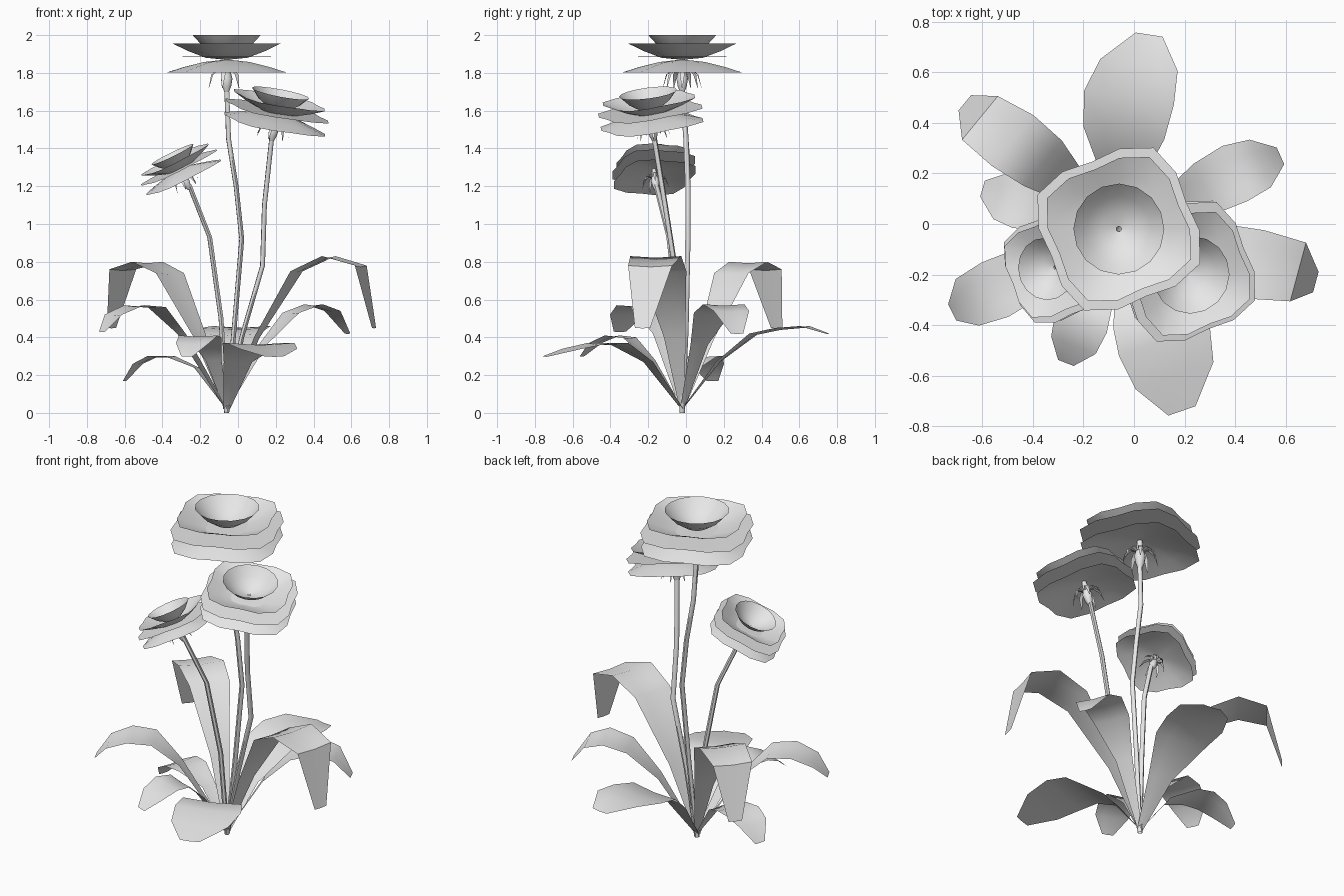
import bpy, math
from mathutils import Vector

cube = bpy.data.objects.get("Cube")
if cube:
    bpy.data.objects.remove(cube)

grey = bpy.data.materials.new("light_grey")
grey.use_nodes = True
grey.diffuse_color = (0.8, 0.8, 0.8, 1)
grey.node_tree.nodes["Principled BSDF"].inputs["Base Color"].default_value = (0.8, 0.8, 0.8, 1)

ROOT = Vector((-0.06, -0.02, 0.02))


def sheet(name, rows, closed=False, angle=40):
    """Skin equal-length rows of points into a smooth surface."""
    n = len(rows[0])
    verts = [p for row in rows for p in row]
    faces = []
    for i in range(len(rows) - 1):
        for j in range(n if closed else n - 1):
            k = (j + 1) % n
            faces.append((i * n + j, i * n + k, (i + 1) * n + k, (i + 1) * n + j))
    mesh = bpy.data.meshes.new(name)
    mesh.from_pydata(verts, [], faces)
    mesh.materials.append(grey)
    obj = bpy.data.objects.new(name, mesh)
    bpy.context.collection.objects.link(obj)
    bpy.ops.object.select_all(action='DESELECT')
    obj.select_set(True)
    bpy.context.view_layer.objects.active = obj
    bpy.ops.object.shade_smooth_by_angle(angle=math.radians(angle))
    return obj


def ring(radius, z, sides, corner=0.0):
    """Horizontal ring; corner > 0 pushes it towards a rounded square."""
    pts = []
    for i in range(sides):
        a = math.tau * i / sides - math.radians(23)
        r = radius * (1 - corner + corner * math.cos(4 * (a + math.radians(23))))
        pts.append(Vector((r * math.cos(a), r * math.sin(a), z)))
    return pts


def stem(name, path):
    rows = [[Vector(p) + q for q in ring(0.014, 0, 6)] for p in path]
    sheet(name, rows, True, 60)


def leaf(name, width, path):
    """Arched leaf: narrow stalk, broad blade, shallow fold, tapered tip."""
    pts = [ROOT] + [Vector(p) for p in path]
    outward = pts[-1] - ROOT
    side = Vector((-outward.y, outward.x, 0)).normalized()
    last = len(pts) - 1
    rows = []
    for i, p in enumerate(pts):
        w = width * [0.1, 0.42, 0.9, 1.0, 0.86, 0.3][round(i * 5 / last)] / 2
        dip = Vector((0, 0, -0.06 * w))
        rows.append([p + side * w * s + dip * (1 - abs(s)) for s in (-1, -0.5, 0, 0.5, 1)])
    sheet(name, rows, angle=60)


def flower(name, base, axis, scale):
    turn = Vector((0, 0, 1)).rotation_difference(Vector(axis).normalized())

    # Petal layers as (radius, height) profiles, from the cup to the drooping skirt
    layers = {
        "inner_cup": (0.0, [(0.01, 0.18), (0.07, 0.195), (0.13, 0.235), (0.18, 0.29)]),
        "middle_petals": (0.09, [(0.01, 0.16), (0.12, 0.17), (0.22, 0.205), (0.31, 0.245)]),
        "flat_petals": (0.09, [(0.01, 0.172), (0.18, 0.175), (0.35, 0.176)]),
        "outer_petals": (0.09, [(0.01, 0.16), (0.13, 0.148), (0.25, 0.12), (0.345, 0.092)]),
    }
    parts = []
    for part, (corner, profile) in layers.items():
        rows = [ring(r, z, 16, corner) for r, z in profile]
        parts.append(sheet(f"{name}_{part}", rows, True, 50))

    # Calyx bulb
    bulb = [(0.014, -0.01), (0.026, 0.02), (0.033, 0.06), (0.022, 0.1), (0.015, 0.165)]
    parts.append(sheet(f"{name}_calyx", [ring(r, z, 8) for r, z in bulb], True, 60))

    # Hooked sepals around the bulb
    hook = [(0.015, 0.09, 0.008), (0.05, 0.108, 0.013), (0.085, 0.08, 0.012), (0.105, 0.01, 0.002)]
    for k in range(7):
        a = math.tau * k / 7
        out = Vector((math.cos(a), math.sin(a), 0))
        side = Vector((-out.y, out.x, 0))
        rows = [[out * r + side * w * s + Vector((0, 0, z)) for s in (-1, 1)] for r, z, w in hook]
        parts.append(sheet(f"{name}_sepal_{k + 1}", rows, angle=60))

    for obj in parts:
        obj.rotation_mode = 'QUATERNION'
        obj.rotation_quaternion = turn
        obj.location = base
        obj.scale = (scale,) * 3


# Stems
stem("tall_stem", [(-0.06, -0.02, 0), (-0.02, 0, 0.45), (0.02, 0.01, 0.92), (-0.01, 0.01, 1.2),
                   (-0.05, 0, 1.45), (-0.06, -0.02, 1.72)])
stem("right_stem", [(-0.06, -0.02, 0), (0.02, -0.03, 0.4), (0.13, -0.06, 0.78),
                    (0.14, -0.11, 1.1), (0.18, -0.17, 1.47)])
stem("left_stem", [(-0.06, -0.02, 0), (-0.09, -0.04, 0.5), (-0.15, -0.09, 0.93), (-0.26, -0.16, 1.21)])

# Flower heads
flower("tall_flower", (-0.06, -0.02, 1.71), (0, 0, 1), 1.0)
flower("right_flower", (0.18, -0.17, 1.45), (0.19, -0.13, 1), 0.86)
flower("left_flower", (-0.26, -0.16, 1.19), (-0.44, -0.09, 0.9), 0.69)

# Leaves around the base
leaf("back_leaf", 0.36, [(-0.05, 0.17, 0.27), (-0.04, 0.36, 0.42), (-0.02, 0.5, 0.45),
                         (0.02, 0.63, 0.46), (0.06, 0.75, 0.42)])
leaf("back_right_leaf_tall", 0.26, [(-0.2, 0.11, 0.4), (-0.36, 0.24, 0.74), (-0.48, 0.33, 0.8),
                                    (-0.61, 0.42, 0.76), (-0.67, 0.48, 0.45)])
leaf("right_leaf_low", 0.22, [(-0.22, 0.03, 0.24), (-0.36, 0.07, 0.3), (-0.45, 0.09, 0.3),
                              (-0.53, 0.11, 0.26), (-0.6, 0.14, 0.17)])
leaf("front_right_leaf", 0.24, [(-0.3, -0.13, 0.42), (-0.43, -0.2, 0.56), (-0.55, -0.26, 0.57),
                                (-0.66, -0.31, 0.52), (-0.72, -0.35, 0.43)])
leaf("front_right_leaf_low", 0.22, [(-0.13, -0.18, 0.28), (-0.18, -0.3, 0.4), (-0.21, -0.39, 0.41),
                                    (-0.24, -0.48, 0.37), (-0.27, -0.55, 0.3)])
leaf("front_leaf", 0.38, [(0.0, -0.2, 0.27), (0.08, -0.36, 0.37), (0.12, -0.46, 0.37),
                          (0.16, -0.6, 0.34), (0.19, -0.74, 0.3)])
leaf("left_leaf_tall", 0.28, [(0.1, -0.06, 0.4), (0.31, -0.12, 0.75), (0.48, -0.16, 0.83),
                              (0.65, -0.19, 0.78), (0.72, -0.23, 0.45)])
leaf("back_left_leaf", 0.24, [(0.13, 0.07, 0.36), (0.28, 0.14, 0.53), (0.4, 0.2, 0.575),
                              (0.5, 0.24, 0.54), (0.58, 0.27, 0.42)])
